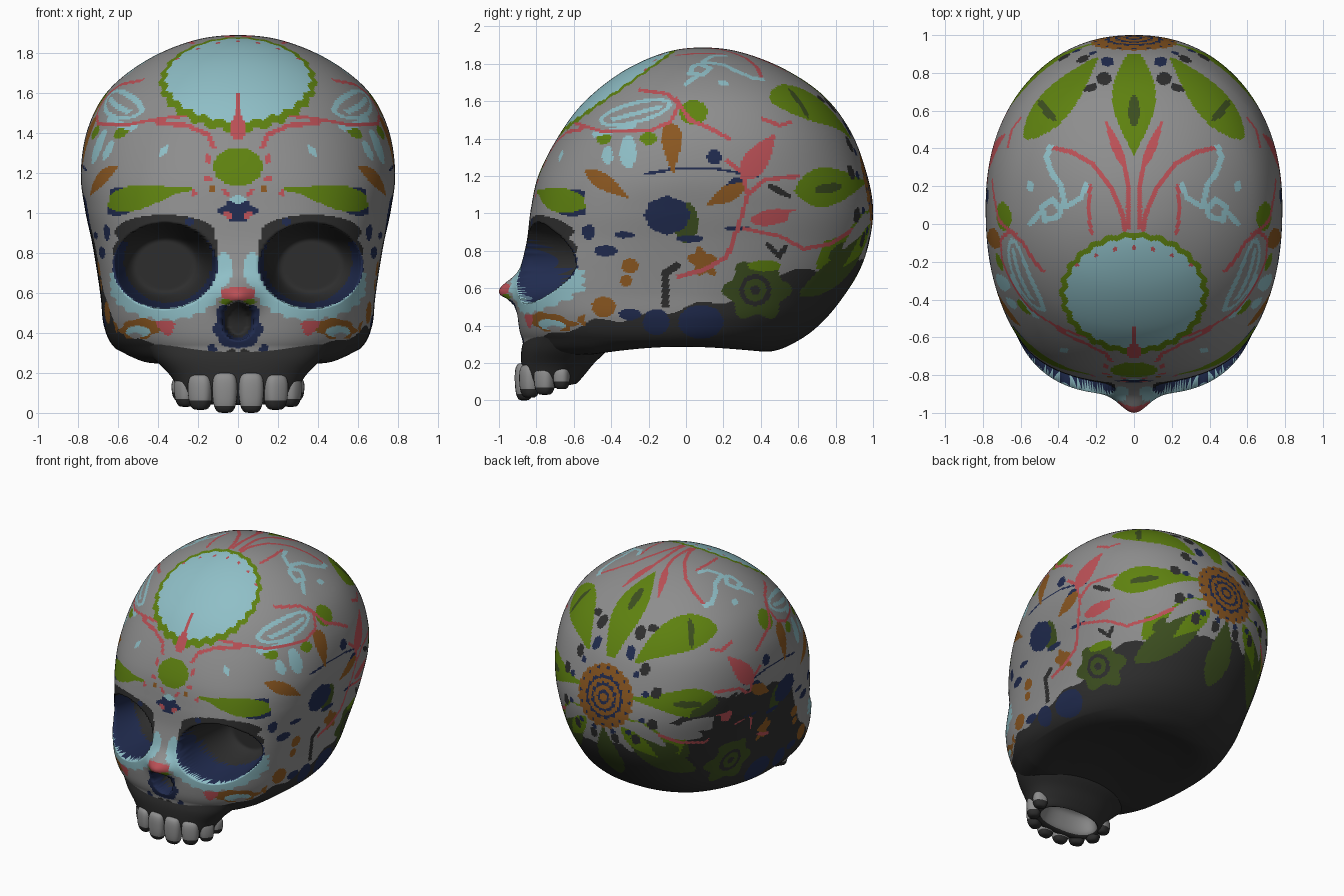
import bpy, math
from math import sin, cos, pi, hypot

if "Cube" in bpy.data.objects:
    bpy.data.objects.remove(bpy.data.objects["Cube"])

# ---------- colours ----------
COLS = [("bone_grey", (.268, .268, .268)), ("charcoal", (.027, .027, .027)), ("sky_blue", (.275, .52, .57)),
        ("leaf_green", (.112, .22, .005)), ("rose_red", (.49, .08, .092)), ("ochre_brown", (.255, .095, .015)),
        ("navy_blue", (.0145, .024, .077)), ("dark_olive", (.045, .076, .014))]
MATS = []
for n_, c_ in COLS:
    m_ = bpy.data.materials.new(n_)
    m_.diffuse_color = (*c_, 1)
    m_.use_nodes = True
    m_.node_tree.nodes["Principled BSDF"].inputs["Base Color"].default_value = m_.diffuse_color
    MATS.append(m_)
GREY, DARK, SKY, GREEN, RED, BROWN, NAVY, OLIVE = range(8)

# ---------- painted shapes, kept per projection: f(x,z) t(x,y) s(y,z) b(x,z) ----------
PAINT = {'f': [], 't': [], 's': [], 'b': []}

def ell(v, c, cx, cy, rx, ry=None, rot=0, lobes=0, amp=.04):
    ry = ry or rx
    ca, sa, R = cos(rot), sin(rot), max(rx, ry) * 1.25
    def inside(u, w):
        a, b = u - cx, w - cy
        p, q = (a * ca + b * sa) / rx, (b * ca - a * sa) / ry
        lim = 1 + amp * cos(lobes * math.atan2(q, p)) if lobes else 1
        return p * p + q * q < lim * lim
    PAINT[v].append((cx - R, cx + R, cy - R, cy + R, inside, c))

def seg(u, w, a, b):
    dx, dy = b[0] - a[0], b[1] - a[1]
    L2 = dx * dx + dy * dy
    t = ((u - a[0]) * dx + (w - a[1]) * dy) / L2
    return t, abs((u - a[0]) * dy - (w - a[1]) * dx) / math.sqrt(L2)

def stroke(v, c, wid, *pts):
    def inside(u, w):
        for a, b in zip(pts, pts[1:]):
            t, d = seg(u, w, a, b)
            if (0 <= t <= 1 and d < wid) or hypot(u - b[0], w - b[1]) < wid:
                return True
        return False
    xs, ys = [p[0] for p in pts], [p[1] for p in pts]
    PAINT[v].append((min(xs) - wid, max(xs) + wid, min(ys) - wid, max(ys) + wid, inside, c))

def leaf(v, c, a, b, wid, p=.7):   # fat end near a, point at b
    def inside(u, w):
        t, d = seg(u, w, a, b)
        return 0 < t < 1 and d < wid * sin(pi * t ** p)
    PAINT[v].append((min(a[0], b[0]) - wid, max(a[0], b[0]) + wid, min(a[1], b[1]) - wid,
                     max(a[1], b[1]) + wid, inside, c))

# face: goggles, sockets, nose, cheeks
ell('f', SKY, .36, .64, .285, .175, 0, 22); ell('f', SKY, .07, .72, .04, .085)
ell('f', DARK, .36, .81, .26, .165, 0, 9, .02)
ell('f', NAVY, .365, .735, .262, .212); ell('f', DARK, .35, .76, .22, .21); ell('f', DARK, .365, .905, .25, .085)
ell('f', RED, 0, .595, .09, .035); ell('f', GREEN, .06, .555, .03, .014)
ell('f', NAVY, 0, .42, .12, .1, 0, 7); ell('f', NAVY, .07, .49, .04, .05); ell('f', DARK, 0, .465, .07, .09)
ell('f', NAVY, .13, .315, .022, .03); ell('f', DARK, .03, .3, .025, .02)
ell('f', BROWN, .49, .42, .1, .05, -.1, 7, .08); ell('f', SKY, .5, .405, .06, .03); ell('f', RED, .36, .43, .045, .035, .4, 3, .2)
ell('f', BROWN, .63, .42, .03, .04); ell('f', GREY, .51, .385, .03, .015)
# brows and forehead
leaf('f', NAVY, (.69, 1.035), (.4, 1.1), .07, .62); leaf('f', GREEN, (.66, 1.045), (.27, 1.12), .063, .62)
leaf('f', GREEN, (.5, 1.1), (.19, 1.12), .022, .7)
ell('f', GREEN, 0, 1.23, .125, .095, 0, 11, .03)
ell('f', NAVY, 0, 1.01, .09, .05, 0, 5, .15); ell('f', SKY, .01, 1.065, .028, .02); ell('f', RED, .05, .99, .025, .016, .6)
ell('f', RED, .06, 1.1, .025, .012, .8); ell('f', BROWN, .13, 1.12, .018); ell('f', RED, .15, 1.27, .012, .03)
ell('f', NAVY, .24, .955, .02); ell('f', RED, .22, 1.1, .012, .02); ell('f', RED, .15, 1.17, .02, .012)
leaf('f', RED, (0, 1.36), (0, 1.52), .04, .65); stroke('f', RED, .008, (0, 1.48), (0, 1.61))
stroke('f', RED, .011, (.12, 1.32), (.15, 1.39), (.25, 1.435), (.4, 1.45))
ell('f', SKY, .37, 1.31, .014, .035, .6); ell('f', NAVY, .67, .91, .03, .035)
# crown medallion
ell('t', GREEN, 0, -.365, .39, .32, 0, 26, .02); ell('t', SKY, 0, -.365, .36, .29, 0, 26, .02)
for i in range(4):
    ell('t', RED, .1 * i, -.125 - .01 * i * i, .011)
# crown vines and curls
stroke('t', RED, .012, (.45, .41), (.33, .38), (.22, .32), (.12, .19), (.06, .05), (.05, -.03))
stroke('t', RED, .012, (.03, -.03), (.03, .2), (.06, .36)); leaf('t', RED, (.05, .3), (.155, .56), .025)
stroke('t', RED, .01, (.23, .21), (.245, .08), (.225, -.05))
stroke('t', SKY, .015, (.44, .42), (.465, .35), (.43, .26), (.39, .21), (.37, .12), (.4, .04), (.47, .02), (.49, .09), (.43, .13), (.4, .09))
stroke('t', SKY, .014, (.25, .22), (.28, .14), (.36, .09)); stroke('t', SKY, .014, (.49, .07), (.55, .0))
ell('t', SKY, .55, .2, .02, .03)
# upper petals of the back flower
leaf('t', GREEN, (0, .35), (0, .95), .115, 1.15); ell('t', OLIVE, 0, .6, .03, .085)
leaf('t', GREEN, (.58, .45), (.18, .9), .088, .72); ell('t', OLIVE, .46, .6, .022, .07, -.7)
ell('t', DARK, .16, .77, .04, .035); ell('t', NAVY, .14, .86, .035, .025)
# back flower: lower petals, dots, disc with rings
for i in range(5):
    ell('b', GREY, .16 * i, .84 + .03 * i, .055, .13, .35 * i)
leaf('b', OLIVE, (0, .48), (0, .92), .095); leaf('b', OLIVE, (.5, .56), (.14, .95), .1)
leaf('b', GREEN, (.36, .71), (.14, .95), .06, 1.2)
for x, z in ((.09, .84), (.24, .86), (.36, .99), (.37, 1.22), (.27, 1.37)):
    ell('b', DARK, x, z, .032, .042)
    ell('b', NAVY, x * .82, 1.13 + (z - 1.13) * .82, .022)
ell('b', BROWN, 0, 1.13, .225, .225, 0, 24, .03)
for r in (.15, .1, .05):
    ell('b', NAVY, 0, 1.13, r, r, 0, 14, .06); ell('b', BROWN, 0, 1.13, r - .02)
for i in range(9):
    a = pi * (i / 8 - .5)
    ell('b', NAVY, .2 * cos(a), 1.13 + .2 * sin(a), .011)
# sides: greens
leaf('s', GREEN, (.58, 1.12), (.97, 1.17), .105, .75); ell('s', OLIVE, .76, 1.135, .075, .025, .15)
leaf('s', GREEN, (.7, .7), (.98, 1.02), .07, .8); ell('s', OLIVE, .82, .8, .07, .03, .7)
ell('s', GREEN, .04, 1.54, .075, .065); ell('s', GREEN, -.2, 1.4, .045, .035); ell('s', GREEN, -.44, 1.4, .04, .03)
ell('s', OLIVE, .38, .59, .165, .15, 0, 6, .14); ell('s', GREEN, .42, .72, .09, .03)
ell('s', DARK, .37, .59, .085); ell('s', OLIVE, .37, .59, .06); ell('s', DARK, .37, .59, .025)
# sides: navy, charcoal
ell('s', OLIVE, .0, .95, .065, .11); ell('s', NAVY, -.1, .99, .12, .1, 0, 8, .04)
ell('s', NAVY, -.52, .9, .035, .04); ell('s', NAVY, -.43, .8, .06, .03); ell('s', NAVY, -.33, .885, .055, .018)
ell('s', NAVY, .02, .865, .07, .02); ell('s', NAVY, .28, .92, .07, .013); ell('s', NAVY, .15, 1.3, .038, .04)
stroke('s', NAVY, .007, (-.22, 1.21), (-.05, 1.24), (.15, 1.24), (.38, 1.2)); ell('s', NAVY, .26, 1.15, .06, .035, .6)
ell('s', NAVY, -.16, .42, .07, .07); ell('s', NAVY, .08, .42, .12, .09); ell('s', NAVY, -.3, .46, .06, .03)
stroke('s', DARK, .02, (-.11, .5), (-.11, .68), (-.05, .72)); stroke('s', DARK, .013, (.43, .84), (.5, .77), (.53, .82))
ell('s', DARK, .5, 1.12, .07, .018, -.5); ell('s', DARK, .74, 1.62, .04, .03)
# sides: browns
ell('s', BROWN, -.3, .72, .045, .04); ell('s', BROWN, -.32, .64, .032); ell('s', BROWN, -.44, .5, .065, .055)
leaf('s', BROWN, (-.54, 1.23), (-.3, 1.08), .042); leaf('s', BROWN, (-.08, 1.48), (-.07, 1.2), .055, .5)
leaf('s', BROWN, (.1, 1.04), (.33, 1.16), .045, 1.2); ell('s', BROWN, .09, .74, .08, .06, -.8, 5, .2)
# sides: sky blue leaf and bands
ell('s', SKY, -.31, 1.33, .045, .09); ell('s', SKY, -.42, 1.31, .03, .05)
ell('s', SKY, -.27, 1.54, .2, .06, .25); ell('s', GREY, -.27, 1.54, .175, .04, .25)
stroke('s', SKY, .011, (-.4, 1.5), (-.14, 1.57)); stroke('s', SKY, .014, (-.5, 1.42), (-.4, 1.44), (-.28, 1.47))
# sides: red vines and leaves
stroke('s', RED, .009, (-.62, 1.49), (-.45, 1.44), (-.2, 1.44), (-.08, 1.49), (-.04, 1.58), (-.1, 1.64), (-.25, 1.66))
stroke('s', RED, .011, (-.06, 1.62), (.02, 1.5), (.12, 1.46), (.23, 1.4)); stroke('s', RED, .01, (.4, 1.51), (.5, 1.47), (.56, 1.49))
leaf('s', RED, (.3, 1.18), (.48, 1.43), .065); leaf('s', RED, (.34, .96), (.64, 1.01), .042)
stroke('s', RED, .011, (.29, .96), (.33, 1.1), (.42, 1.18), (.6, 1.2)); stroke('s', RED, .01, (.33, 1.1), (.3, 1.22), (.22, 1.28))
stroke('s', RED, .012, (-.05, .66), (.1, .7), (.22, .77), (.29, .96)); stroke('s', RED, .01, (.3, .92), (.5, .88), (.63, .81), (.78, .84), (.95, .95))

FILTER = (('f', lambda x, y, z: (y < -.54 and z < 1.7) or (y < -.25 and x < .61 and .52 < z < .97), lambda x, y, z: (x, z)),
          ('t', lambda x, y, z: z > 1.4, lambda x, y, z: (x, y)),
          ('b', lambda x, y, z: y > .55, lambda x, y, z: (x, z)),
          ('s', lambda x, y, z: x > .2, lambda x, y, z: (y, z)))

def overlay(x, y, z):
    for key, ok, proj in FILTER:
        if ok(x, y, z):
            u, w = proj(x, y, z)
            for u0, u1, w0, w1, fn, c in reversed(PAINT[key]):
                if u0 < u < u1 and w0 < w < w1 and fn(u, w):
                    return c
    return None

# charcoal underside: height limit along y, higher on the left flank
RIGHT = ((-1, .28), (-.85, .29), (-.7, .36), (-.5, .42), (-.2, .45), (0, .5), (.3, .55), (.45, .68), (.75, .7), (.9, .77), (1.1, .68))
LEFT = ((-1, .28), (-.85, .29), (-.6, .42), (-.4, .6), (-.2, .95), (-.05, 1.07), (.3, 1.13), (.6, 1.15), (.75, 1.1), (.87, .97), (.96, .8), (1.1, .68))

def ground(x, y, z):
    tab = RIGHT if x > 0 else LEFT
    for (a, h), (b, k) in zip(tab, tab[1:]):
        if a <= y <= b:
            return DARK if z < h + (k - h) * (y - a) / (b - a) + .015 * sin(23 * y) else GREY
    return GREY

def left_tone(c, x, y, z):   # decoration is sparser and darker on the charcoal left flank
    g = ground(-x, y, z)
    if c is None or (g == DARK and y < .6 and (c in (SKY, GREY) or (c == RED and sin(14 * y) * sin(17 * z) > -.2))):
        return g if y > -.6 or c is None else c
    return OLIVE if g == DARK and c == GREEN and y < .75 and y > -.5 else c

# ---------- lofted rings: rows of (front y, front z, back y, back z, half width, front squareness) ----------
def loft(rows, per, cols):
    verts, total = [], (len(rows) - 3) * per
    for i in range(total + 1):
        s = min(max(i / per, .03), len(rows) - 3 - .03)
        k = int(s); t = s - k
        p = [.5 * (2 * b + (c - a) * t + (2 * a - 5 * b + 4 * c - d) * t * t + (3 * b - a - 3 * c + d) * t ** 3)
             for a, b, c, d in zip(*rows[k:k + 4])]
        yf, zf, yb, zb, w, n = p
        yc, h, w = (yf + yb) / 2, max(abs(yb - yf) / 2, .002), max(abs(w), .002)
        for j in range(cols):
            th = 2 * pi * j / cols
            cx, cy = sin(th), -cos(th)
            e = n if cy < 0 else 2.2
            r = (abs(cx / w) ** e + abs(cy / h) ** e) ** (-1 / e)
            x, y = r * cx, yc + r * cy
            verts.append((x, y, zf + (zb - zf) * (y - yc + h) / (2 * h)))
    faces = [(i * cols + j, i * cols + (j + 1) % cols, (i + 1) * cols + (j + 1) % cols, (i + 1) * cols + j)[::-1]
             for i in range(total) for j in range(cols)]
    faces += [tuple(range(cols)), tuple(range(total * cols, (total + 1) * cols))[::-1]]
    return verts, faces

def add(name, verts, faces, idx):
    me = bpy.data.meshes.new(name)
    me.from_pydata(verts, [], faces)
    for m in MATS:
        me.materials.append(m)
    me.polygons.foreach_set("material_index", idx)
    me.polygons.foreach_set("use_smooth", [True] * len(faces))
    me.update()
    ob = bpy.data.objects.new(name, me)
    bpy.context.collection.objects.link(ob)

# cranium and face
SKULL = [(.28, 1.862, -.11, 1.86, -.21, 2.05), (.08, 1.887, .08, 1.887, 0, 2.05), (-.12, 1.858, .29, 1.863, .22, 2.05),
         (-.345, 1.755, .53, 1.77, .455, 2.1), (-.55, 1.59, .74, 1.625, .65, 2.1), (-.69, 1.40, .885, 1.43, .752, 2.2),
         (-.79, 1.2, .97, 1.2, .785, 2.4), (-.83, 1.02, 1.0, 1.02, .765, 2.7), (-.85, .86, .98, .85, .73, 2.9),
         (-.88, .72, .93, .70, .705, 3), (-.90, .58, .845, .56, .685, 3), (-.90, .45, .73, .42, .67, 2.8),
         (-.88, .34, .6, .32, .62, 2.6), (-.82, .25, .45, .262, .5, 2.4), (-.5, .25, .25, .28, .3, 2.2),
         (-.1, .29, -.1, .29, 0, 2), (.25, .28, -.5, .25, -.3, 2)]
N = 396
verts, faces = loft(SKULL, 23, N)

def carve(v):   # arched underside, eye sockets, nose tip and nose hole
    x, y, z = v
    if z < .32 and -.5 < y < .42:
        z += .5 * (.32 - z) * sin(pi * (y + .5) / .92)
    if y > -.2 or z > 1.05 or z < .25:
        return (x, y, z)
    d = ((abs(x) - .365) / .255) ** 2 + ((z - .735) / .215) ** 2
    if d < 1:
        t = min(1, (1 - d) * 1.45)
        y += (max(-.38, y + .12) - y) * t * (2 - t)
    y -= .1 * math.exp(-(x / .1) ** 2 - ((z - .585) / .075) ** 2)
    d = (x / .08) ** 2 + ((z - .46) / .1) ** 2
    return (x, y + (.18 * min(1, (1 - d) * 2) if d < 1 else 0), z)

verts = [carve(v) for v in verts]
idx = [DARK] * len(faces)
for f in range(len(faces) - 2):
    i, j = divmod(f, N)
    if j < N // 2:
        x, y, z = [(verts[faces[f][0]][k] + verts[faces[f][2]][k]) / 2 for k in range(3)]
        c = overlay(x, y, z)
        idx[f] = ground(x, y, z) if c is None else c
        idx[i * N + N - 1 - j] = left_tone(c, x, y, z)
idx[-2] = GREY
add("cranium", verts, faces, idx)

# upper jaw with hollow palate
JAW = [(-.85, .42, -.3, .42, .56, 2.5), (-.86, .35, -.36, .36, .49, 2.5), (-.88, .27, -.42, .27, .42, 2.5),
       (-.88, .19, -.49, .2, .345, 2.5), (-.87, .11, -.54, .14, .3, 2.5), (-.84, .045, -.58, .095, .27, 2.5),
       (-.79, .06, -.59, .1, .225, 2.4), (-.75, .17, -.6, .18, .17, 2.2), (-.69, .2, -.67, .2, .02, 2), (-.68, .2, -.68, .2, .01, 2)]
verts, faces = loft(JAW, 8, 72)
add("upper_jaw", verts, faces, [GREY if f >= 72 * 39 else DARK for f in range(len(faces))])

# teeth: rounded blocks with charcoal tips
def tooth(name, x, y, z0, z1, w, d, turn):
    verts, U, V = [], 20, 14
    pw = lambda a, e: math.copysign(abs(a) ** e, a)
    for i in range(V + 1):
        ph = pi * (.01 + .98 * i / V)
        for j in range(U):
            th = 2 * pi * j / U
            s = sin(ph) ** .45 * (.92 + .08 * cos(ph))
            a, b = w * s * pw(cos(th), .75), d * s * pw(sin(th), .75)
            verts.append((x + a * cos(turn) - b * sin(turn), y + a * sin(turn) + b * cos(turn),
                          (z0 + z1) / 2 + (z1 - z0) / 2 * pw(cos(ph), .85)))
    faces = [(i * U + j, (i + 1) * U + j, (i + 1) * U + (j + 1) % U, i * U + (j + 1) % U) for i in range(V) for j in range(U)]
    faces += [tuple(range(U)), tuple(range(V * U, V * U + U))[::-1]]
    add(name, verts, faces, [DARK if sum(verts[k][2] for k in f) / len(f) < z0 + .04 else GREY for f in faces])

for side, tag in ((1, "right"), (-1, "left")):
    for k, (x, y, z0, w, t) in enumerate(((.066, -.865, 0, .068, .05), (.188, -.835, .015, .066, .45),
                                          (.262, -.755, .03, .058, .95), (.28, -.665, .06, .045, 1.3))):
        tooth(f"tooth_{tag}_{k + 1}", side * x, y, z0, .2 - .008 * k, w, .055, side * t)
